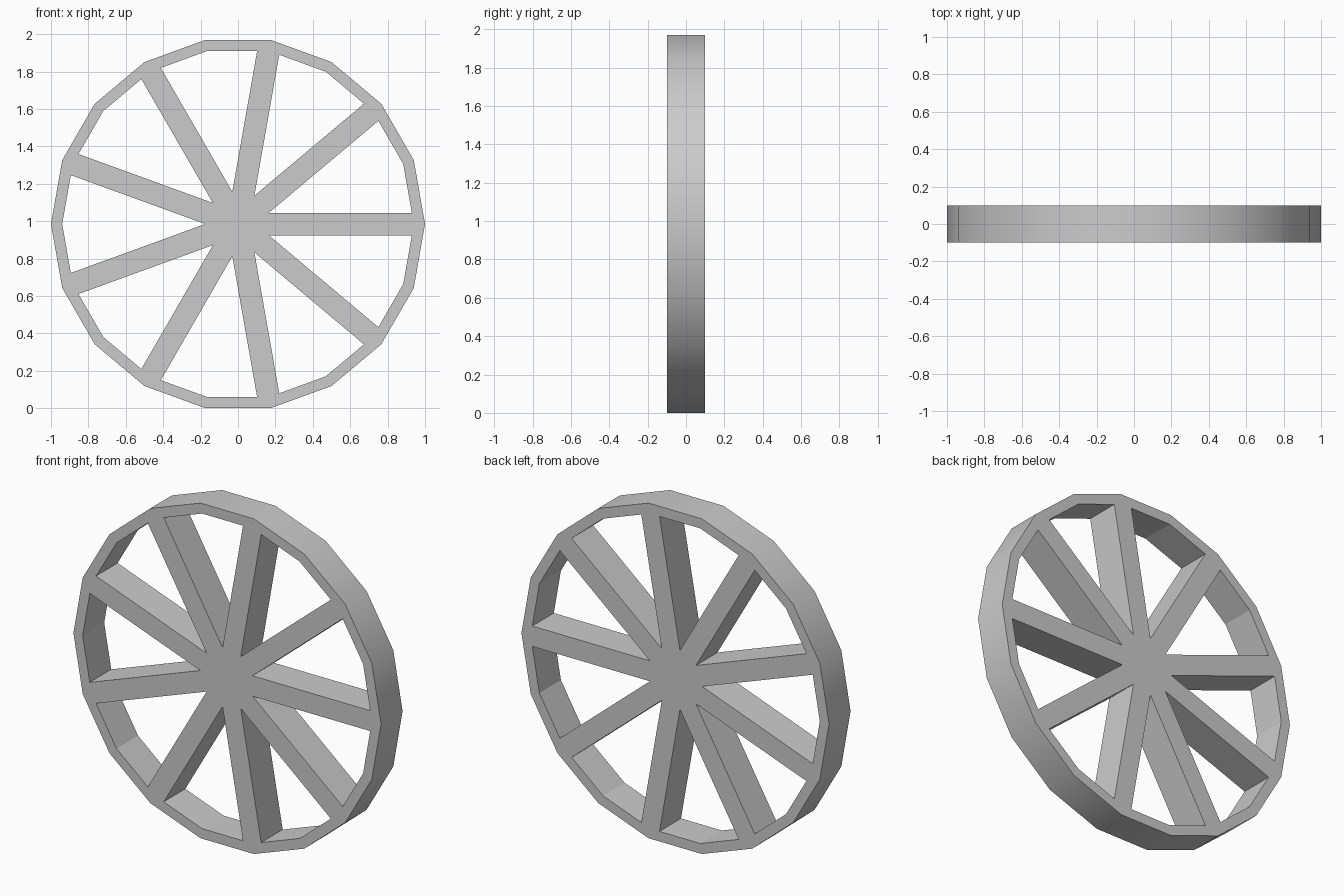
import bpy, bmesh
from math import sin, cos, pi
from mathutils import Vector

if "Cube" in bpy.data.objects:
    bpy.data.objects.remove(bpy.data.objects["Cube"])

SPOKES, OUTER, INNER, HALF_W, HALF_T = 9, 1.0, 0.94, 0.06, 0.10
STEP = 2 * pi / SPOKES          # angle between spokes
H = STEP / 2                    # half step: the rim has 18 sides
CZ = OUTER * cos(H / 2)         # hub height, rim rests on a flat side

bm = bmesh.new()


def point(x, z, angle):
    """Point of the front face, given in a spoke's own frame."""
    return bm.verts.new((x * cos(angle) - z * sin(angle), -HALF_T,
                         CZ + x * sin(angle) + z * cos(angle)))


# Where the spoke edges meet the inside of the rim
t = HALF_W / (INNER * sin(H))
px = INNER * (1 - t * (1 - cos(H)))

# Rim, spoke and hub points
outer = [point(OUTER, 0, i * H) for i in range(2 * SPOKES)]
mid = [point(INNER, 0, i * STEP + H) for i in range(SPOKES)]
apex = [point(HALF_W / sin(H), 0, i * STEP + H) for i in range(SPOKES)]
left = [point(px, HALF_W, i * STEP) for i in range(SPOKES)]
right = [point(px, -HALF_W, i * STEP) for i in range(SPOKES)]

# Front faces: hub, then each spoke with its two rim segments
bm.faces.new(apex)
for i in range(SPOKES):
    n = (i + 1) % SPOKES
    bm.faces.new((apex[i - 1], right[i], outer[2 * i], left[i], apex[i]))
    bm.faces.new((left[i], outer[2 * i], outer[2 * i + 1], mid[i]))
    bm.faces.new((mid[i], outer[2 * i + 1], outer[2 * n], right[n]))

# Thickness
result = bmesh.ops.extrude_face_region(bm, geom=bm.faces[:], use_keep_orig=True)
new_verts = [g for g in result["geom"] if isinstance(g, bmesh.types.BMVert)]
bmesh.ops.translate(bm, verts=new_verts, vec=(0, 2 * HALF_T, 0))
bmesh.ops.recalc_face_normals(bm, faces=bm.faces[:])

# Smooth tread, all other faces flat
centre = Vector((0, 0, CZ))
for f in bm.faces:
    f.smooth = all((v.co - centre).xz.length > OUTER - 0.01 for v in f.verts)
for e in bm.edges:
    e.smooth = all(f.smooth for f in e.link_faces)

mesh = bpy.data.meshes.new("spoked_wheel")
bm.to_mesh(mesh)
bm.free()
bpy.context.collection.objects.link(bpy.data.objects.new("spoked_wheel", mesh))
